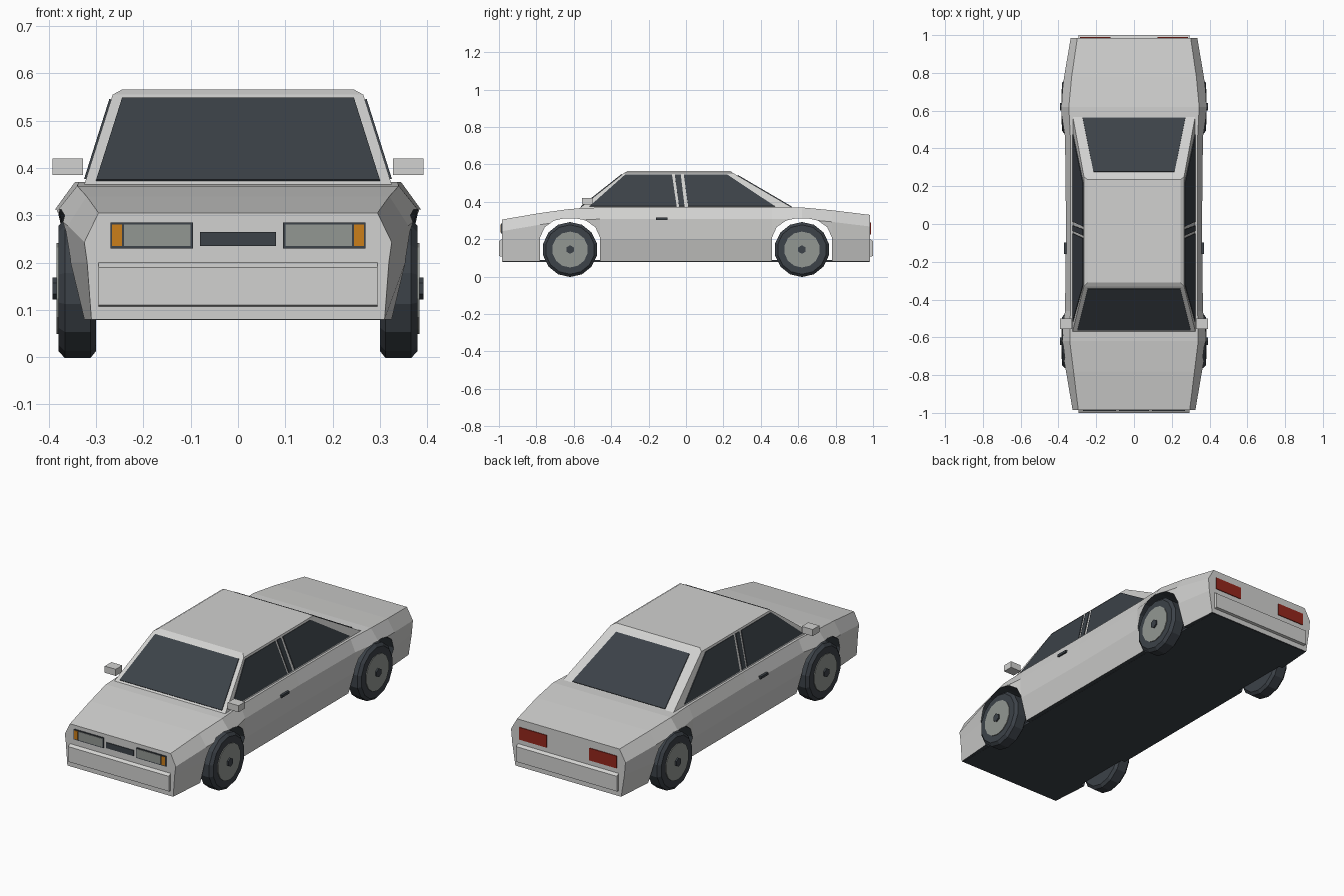
import bpy, bmesh, math
from mathutils import Vector

cube = bpy.data.objects.get("Cube")
if cube:
    bpy.data.objects.remove(cube, do_unlink=True)


def material(name, rgb):
    m = bpy.data.materials.new(name)
    m.use_nodes = True
    m.diffuse_color = (*rgb, 1)
    bsdf = m.node_tree.nodes["Principled BSDF"]
    bsdf.inputs["Base Color"].default_value = (*rgb, 1)
    bsdf.inputs["Roughness"].default_value = 0.6
    return m


PAINT = material("silver_paint", (0.64, 0.64, 0.63))
DARK = material("dark_glass_and_rubber", (0.045, 0.054, 0.065))
GREY = material("lens_grey", (0.29, 0.31, 0.29))
ORANGE = material("indicator_orange", (0.6, 0.21, 0.01))
RED = material("tail_light_red", (0.3, 0.02, 0.012))


def finish(name, bm, *mats):
    bmesh.ops.recalc_face_normals(bm, faces=bm.faces)
    mesh = bpy.data.meshes.new(name)
    bm.to_mesh(mesh)
    bm.free()
    for m in mats:
        mesh.materials.append(m)
    obj = bpy.data.objects.new(name, mesh)
    bpy.context.collection.objects.link(obj)
    return obj


def loft(name, rings, *mats):
    """Skin a row of equal closed rings and cap both ends."""
    bm = bmesh.new()
    rows = [[bm.verts.new(p) for p in ring] for ring in rings]
    n = len(rows[0])
    for a, b in zip(rows, rows[1:]):
        for i in range(n):
            j = (i + 1) % n
            bm.faces.new((a[i], a[j], b[j], b[i]))
    bm.faces.new(rows[0])
    bm.faces.new(rows[-1])
    return finish(name, bm, *mats)


def prism(name, profile, half, *mats):
    """Extrude a (y, z) profile across the car."""
    return loft(name, [[(x, y, z) for y, z in profile] for x in (-half, half)], *mats)


def box(name, x, y, z, mat):
    return loft(name, [[(a, y[0], b) for a, b in
                        ((x[0], z[0]), (x[1], z[0]), (x[1], z[1]), (x[0], z[1]))],
                       [(a, y[1], b) for a, b in
                        ((x[0], z[0]), (x[1], z[0]), (x[1], z[1]), (x[0], z[1]))]], mat)


def plate(name, points, outward, mat, lift=0.004):
    """Thin panel lying on a surface."""
    n = Vector(outward).normalized()
    pts = [Vector(p) for p in points]
    return loft(name, [[p - n * 0.002 for p in pts], [p + n * lift for p in pts]], mat)


def rect(x0, x1, z0, z1, y):
    return [(x0, y, z0), (x1, y, z0), (x1, y, z1), (x0, y, z1)]


# Lower body: y, sill, widest and shoulder half-widths, shoulder height
STATIONS = [
    (-0.985, 0.31, 0.325, 0.295, 0.305),
    (-0.78, 0.325, 0.36, 0.32, 0.34),
    (-0.62, 0.33, 0.39, 0.34, 0.362),
    (-0.46, 0.325, 0.365, 0.337, 0.37),
    (0, 0.325, 0.36, 0.335, 0.37),
    (0.46, 0.325, 0.365, 0.337, 0.37),
    (0.62, 0.33, 0.39, 0.345, 0.37),
    (0.78, 0.325, 0.37, 0.33, 0.355),
    (0.985, 0.31, 0.335, 0.30, 0.33),
]
rings = []
for y, sill, wide, top, z in STATIONS:
    half = [(sill, 0.08), (wide - 0.006, 0.2), (wide, z - 0.062), (top, z)]
    rings.append([(x, y, h) for x, h in half] + [(-x, y, h) for x, h in reversed(half)])
body = loft("body", rings, PAINT, DARK)
for f in body.data.polygons:
    if f.normal.z < -0.9:
        f.material_index = 1

# Wheel arches cut right across the shell
WHEEL_Y = 0.62
ARCH = [(0.16, 0), (0.16, 0.21), (0.135, 0.265), (0.085, 0.3), (0.03, 0.312)]
for side in (-1, 1):
    profile = [(side * WHEEL_Y + y, z) for y, z in ARCH]
    profile += [(side * WHEEL_Y - y, z) for y, z in reversed(ARCH)]
    cutter = prism("arch_cutter", profile, 0.6, PAINT, DARK)
    cutter.hide_render = True
    for f in cutter.data.polygons:
        f.material_index = 1
    mod = body.modifiers.new("arch", "BOOLEAN")
    mod.operation = "DIFFERENCE"
    mod.solver = "EXACT"
    mod.object = cutter
    bpy.context.view_layer.objects.active = body
    bpy.ops.object.modifier_apply(modifier=mod.name)
    bpy.data.objects.remove(cutter, do_unlink=True)

box("floor", (-0.302, 0.302), (-0.98, 0.98), (0.079, 0.09), DARK)

# Cabin with a chamfered roof edge
BASE, EAVE = 0.365, 0.555


def cabin_ring(x, front, rear, z):
    return [(x, front, z), (x, rear, z), (-x, rear, z), (-x, front, z)]


loft("cabin", [cabin_ring(0.325, -0.57, 0.575, BASE),
               cabin_ring(0.265, -0.33, 0.25, EAVE),
               cabin_ring(0.245, -0.31, 0.235, 0.566)], PAINT)


def slope(start, end, z):
    return start + (end - start) * (z - BASE) / (EAVE - BASE)


# Windscreen and rear window
def end_glass(name, low, high, z0, z1, start, end):
    pts = [(-low, z0), (low, z0), (high, z1), (-high, z1)]
    rise = EAVE - BASE
    plate(name, [(x, slope(start, end, z), z) for x, z in pts],
          (0, math.copysign(rise, start), abs(end - start)), DARK)


end_glass("windscreen", 0.30, 0.245, 0.372, 0.546, -0.57, -0.33)
end_glass("rear_window", 0.272, 0.215, 0.372, 0.54, 0.575, 0.25)

# Side windows, with a dark strip between the two door pillars
SIDE_GLASS = {
    "front_side_window": [(-0.515, 0.376), (-0.05, 0.376), (-0.075, 0.545), (-0.325, 0.545)],
    "pillar_strip": [(-0.037, 0.376), (-0.008, 0.376), (-0.028, 0.545), (-0.06, 0.545)],
    "rear_side_window": [(0.012, 0.376), (0.475, 0.376), (0.22, 0.545), (-0.012, 0.545)],
}
for s, label in ((1, "left"), (-1, "right")):
    for name, pts in SIDE_GLASS.items():
        plate(f"{label}_{name}", [(s * slope(0.325, 0.265, z), y, z) for y, z in pts],
              (s * (EAVE - BASE), 0, 0.06), DARK)

# Bumpers
for s, label in ((-1, "front"), (1, "rear")):
    prism(f"{label}_bumper", [(s * 0.97, 0.105), (s, 0.11), (s, 0.19), (s * 0.97, 0.21)],
          0.295, PAINT)

# Nose and tail details
FRONT, OUT = -0.985, (0, -1, 0)
plate("grille", rect(-0.08, 0.08, 0.235, 0.265, FRONT), OUT, DARK)
plate("lower_intake", rect(-0.125, 0.125, 0.127, 0.165, -0.998), OUT, DARK, 0.002)
for s, label in ((1, "left"), (-1, "right")):
    plate(f"{label}_headlight_frame", rect(s * 0.095, s * 0.27, 0.23, 0.285, FRONT), OUT, DARK)
    plate(f"{label}_headlight_lens", rect(s * 0.1, s * 0.241, 0.235, 0.28, FRONT), OUT, GREY, 0.006)
    plate(f"{label}_indicator", rect(s * 0.245, s * 0.266, 0.235, 0.28, FRONT), OUT, ORANGE, 0.006)
    plate(f"{label}_tail_light", rect(s * 0.125, s * 0.285, 0.225, 0.29, 0.985), (0, 1, 0), RED)

    # Mirrors and door handles
    box(f"{label}_mirror", (s * 0.328, s * 0.392), (-0.555, -0.5), (0.385, 0.42), PAINT)
    box(f"{label}_door_handle", (s * 0.35, s * 0.37), (-0.16, -0.098), (0.304, 0.317), DARK)


# Wheels turned from (x, radius) profiles
def lathe(name, profile, s, y, mat, sides=14):
    rings = []
    for x, r in profile:
        angles = [2 * math.pi * (i + 0.5) / sides for i in range(sides)]
        rings.append([(s * x, y + r * math.cos(a), 0.145 + r * math.sin(a)) for a in angles])
    loft(name, rings, mat)


for end, where in ((-1, "front"), (1, "rear")):
    for s, label in ((1, "left"), (-1, "right")):
        y, tag = end * WHEEL_Y, f"{where}_{label}"
        lathe(tag + "_tyre", [(0.30, 0.132), (0.312, 0.147), (0.366, 0.147), (0.38, 0.132)],
              s, y, DARK)
        lathe(tag + "_rim", [(0.36, 0.096), (0.384, 0.096)], s, y, GREY)
        lathe(tag + "_hub", [(0.36, 0.023), (0.392, 0.023)], s, y, DARK, 6)
